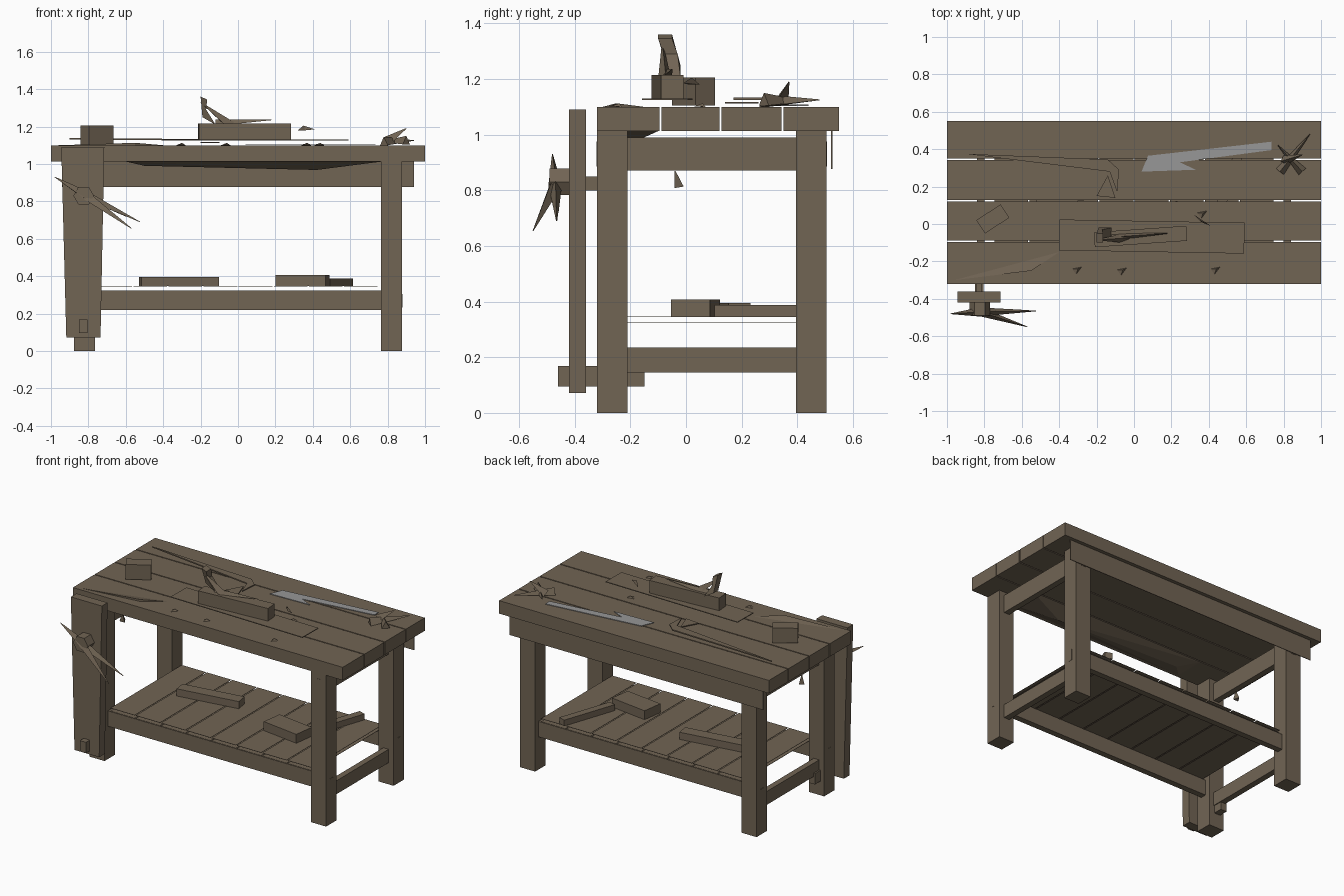
import bpy, bmesh, math
from mathutils import Vector, Matrix

cube = bpy.data.objects.get("Cube")
if cube:
    bpy.data.objects.remove(cube, do_unlink=True)


def material(name, rgb):
    m = bpy.data.materials.new(name)
    m.use_nodes = True
    m.diffuse_color = (*rgb, 1)
    m.node_tree.nodes["Principled BSDF"].inputs["Base Color"].default_value = (*rgb, 1)
    return m


WOOD = material("brown wood", (0.165, 0.128, 0.088))
STEEL = material("grey steel", (0.31, 0.31, 0.31))


def finish(name, bm, mat=WOOD):
    bmesh.ops.recalc_face_normals(bm, faces=bm.faces)
    mesh = bpy.data.meshes.new(name)
    bm.to_mesh(mesh)
    bm.free()
    mesh.materials.append(mat)
    obj = bpy.data.objects.new(name, mesh)
    bpy.context.collection.objects.link(obj)
    return obj


def box(name, x, y, z, turn=0):
    """Box from (min, max) spans, turned about its own upright axis in degrees."""
    bm = bmesh.new()
    size = [s[1] - s[0] for s in (x, y, z)]
    centre = [(s[1] + s[0]) / 2 for s in (x, y, z)]
    mat = (Matrix.Translation(centre) @ Matrix.Rotation(math.radians(turn), 4, 'Z')
           @ Matrix.Diagonal((*size, 1)))
    bmesh.ops.create_cube(bm, size=1, matrix=mat)
    return finish(name, bm)


def block(name, centre, size, z, turn):
    (cx, cy), (w, d) = centre, size
    return box(name, (cx - w / 2, cx + w / 2), (cy - d / 2, cy + d / 2), z, turn)


def plate(name, points, offset, mat=WOOD):
    """Flat outline extruded by an offset."""
    bm = bmesh.new()
    face = bm.faces.new([bm.verts.new(p) for p in points])
    new = bmesh.ops.extrude_face_region(bm, geom=[face], use_keep_orig=True)["geom"]
    bmesh.ops.translate(bm, vec=offset, verts=[v for v in new if isinstance(v, bmesh.types.BMVert)])
    return finish(name, bm, mat)


def shard(name, points):
    bm = bmesh.new()
    bmesh.ops.convex_hull(bm, input=[bm.verts.new(p) for p in points])
    return finish(name, bm)


def spike(name, start, end, radius):
    """Three-sided tapering sliver."""
    a, b = Vector(start), Vector(end)
    bm = bmesh.new()
    rot = (b - a).to_track_quat('Z', 'Y').to_matrix().to_4x4()
    bmesh.ops.create_cone(bm, segments=3, cap_ends=True, radius1=radius, radius2=0.002,
                          depth=(b - a).length, matrix=Matrix.Translation((a + b) / 2) @ rot)
    return finish(name, bm)


# Bench top: four planks
for i, span in enumerate([(-0.32, -0.095), (-0.088, 0.12), (0.127, 0.343), (0.35, 0.55)]):
    box(f"top_plank_{i + 1}", (-1, 1), span, (1.013, 1.1))

# Torn underside of the front plank
shard("plank_splinter", [(-0.6, -0.3, 1.013), (0.77, -0.3, 1.013), (0.42, -0.2, 0.968),
                         (-0.5, -0.2, 0.99), (0.7, -0.1, 1.013), (-0.6, -0.1, 1.013)])
shard("top_splinter", [(-0.96, -0.3, 1.1), (-0.55, -0.25, 1.1), (-0.4, -0.15, 1.1),
                       (-0.55, -0.25, 1.113)])

# Legs, side rails and the tenon ends that show in the legs
LEG_Y = {"front": (-0.32, -0.21), "back": (0.395, 0.505)}
for side, s in (("left", 1), ("right", -1)):
    leg_x = sorted((0.765 * s, 0.877 * s))
    rail_x = sorted((0.8 * s, 0.84 * s))
    for end, leg_y in LEG_Y.items():
        box(f"{end}_{side}_leg", leg_x, leg_y, (0, 1.013))
        mid = sum(leg_y) / 2
        box(f"{end}_{side}_tenon", sorted((0.87 * s, 0.879 * s)),
            (mid - 0.016, mid + 0.016), (0.232, 0.305))
        y_out = leg_y[0] if end == "front" else leg_y[1]
        box(f"{end}_{side}_upper_tenon", sorted((0.805 * s, 0.84 * s)),
            (y_out - 0.002, y_out + 0.002), (0.885, 0.975))
    box(f"{side}_upper_rail", rail_x, (-0.215, 0.4), (0.872, 0.99))
    box(f"{side}_lower_rail", rail_x, (-0.215, 0.4), (0.145, 0.235))

# Long rails and back apron
for end, leg_y in LEG_Y.items():
    mid = sum(leg_y) / 2
    box(f"{end}_long_rail", (-0.77, 0.77), (mid - 0.02, mid + 0.02), (0.22, 0.323))
box("back_apron", (-0.94, 0.94), (0.522, 0.526), (0.877, 1.013))

# Shelf boards
count, pitch = 8, 1.5 / 8
for i in range(count):
    x = -0.75 + i * pitch
    for layer, z in (("top", 0.347), ("underside", 0.327)):
        box(f"shelf_board_{layer}_{i + 1}", (x + 0.004, x + pitch - 0.004),
            (-0.285, 0.47), (z - 0.002, z))

# Offcuts on the shelf
block("long_offcut", (-0.315, 0.16), (0.42, 0.08), (0.347, 0.395), 9)
block("wide_offcut", (0.345, 0.035), (0.27, 0.14), (0.347, 0.407), -8)
block("narrow_offcut", (0.53, 0.29), (0.05, 0.38), (0.347, 0.387), -19)

# Leg vise: tapered jaw, guide bar, hub, handle and screw end
plate("vise_jaw", [(-0.945, -0.42, 1.09), (-0.715, -0.42, 1.09),
                   (-0.735, -0.42, 0.072), (-0.918, -0.42, 0.072)], (0, 0.06, 0))
box("vise_guide", (-0.85, -0.805), (-0.46, -0.15), (0.095, 0.168))
box("vise_screw", (-0.845, -0.815), (-0.37, -0.3), (0.8, 0.85))
shard("vise_hub", [(-0.825 + 0.055 * math.cos(a), y, 0.83 + 0.055 * math.sin(a))
                   for y in (-0.49, -0.42) for a in (k * math.pi / 3 for k in range(6))])
hub = (-0.82, -0.47, 0.83)
for i, tip in enumerate([(-0.98, -0.48, 0.93), (-0.525, -0.465, 0.69), (-0.57, -0.55, 0.655),
                         (-0.6, -0.46, 0.72)]):
    spike(f"vise_handle_{i + 1}", hub, tip, 0.028)
spike("vise_screw_end", (-0.83, -0.03, 0.81), (-0.83, -0.04, 0.87), 0.022)

# Mallet and chisel
block("mallet_head", (-0.755, 0.027), (0.155, 0.085), (1.105, 1.205), 33)
plate("chisel_blade", [(-0.9, 0.375, 1.13), (-0.14, 0.345, 1.125), (-0.08, 0.29, 1.125),
                       (-0.09, 0.17, 1.125), (-0.13, 0.28, 1.125)], (0, 0, 0.008))
plate("chisel_tang", [(-0.2, 0.15, 1.112), (-0.14, 0.26, 1.112), (-0.1, 0.14, 1.112)],
      (0, 0, 0.006))

# Hand plane resting on a thin board
block("work_board", (0.095, -0.067), (0.99, 0.165), (1.125, 1.13), -1)
block("plane_body", (0.035, -0.067), (0.495, 0.08), (1.13, 1.215), 4)
plate("plane_horn", [(-0.2, -0.1, 1.36), (-0.165, -0.1, 1.345), (-0.17, -0.08, 1.29),
                     (-0.12, -0.07, 1.21), (-0.19, -0.07, 1.25)], (0, 0.05, 0))
spike("plane_iron", (-0.04, -0.075, 1.2), (-0.2, -0.085, 1.33), 0.03)
spike("plane_wedge", (-0.12, -0.07, 1.215), (0.18, -0.05, 1.235), 0.022)

# Wood shavings
for i, (x, y) in enumerate([(-0.31, -0.24), (-0.07, -0.245), (0.43, -0.24), (0.36, 0.06)]):
    shard(f"shaving_{i + 1}", [(x - 0.02, y, 1.1), (x + 0.03, y + 0.01, 1.1),
                               (x, y - 0.03, 1.102), (x + 0.01, y, 1.113)])
shard("curl_shaving", [(0.32, 0.05, 1.18), (0.35, 0.02, 1.205), (0.41, -0.01, 1.185),
                       (0.36, 0.01, 1.18)])

# Hand saw: steel blade and splayed grip
plate("saw_blade", [(0.075, 0.365, 1.104), (0.735, 0.44, 1.104), (0.735, 0.395, 1.104),
                    (0.245, 0.33, 1.104), (0.33, 0.29, 1.104), (0.04, 0.28, 1.104)],
      (0, 0, 0.004), STEEL)
for i, (start, end) in enumerate([((0.78, 0.28, 1.115), (0.94, 0.48, 1.125)),
                                  ((0.9, 0.28, 1.12), (0.77, 0.42, 1.12)),
                                  ((0.8, 0.34, 1.12), (0.9, 0.37, 1.19))]):
    spike(f"saw_grip_{i + 1}", start, end, 0.03)
